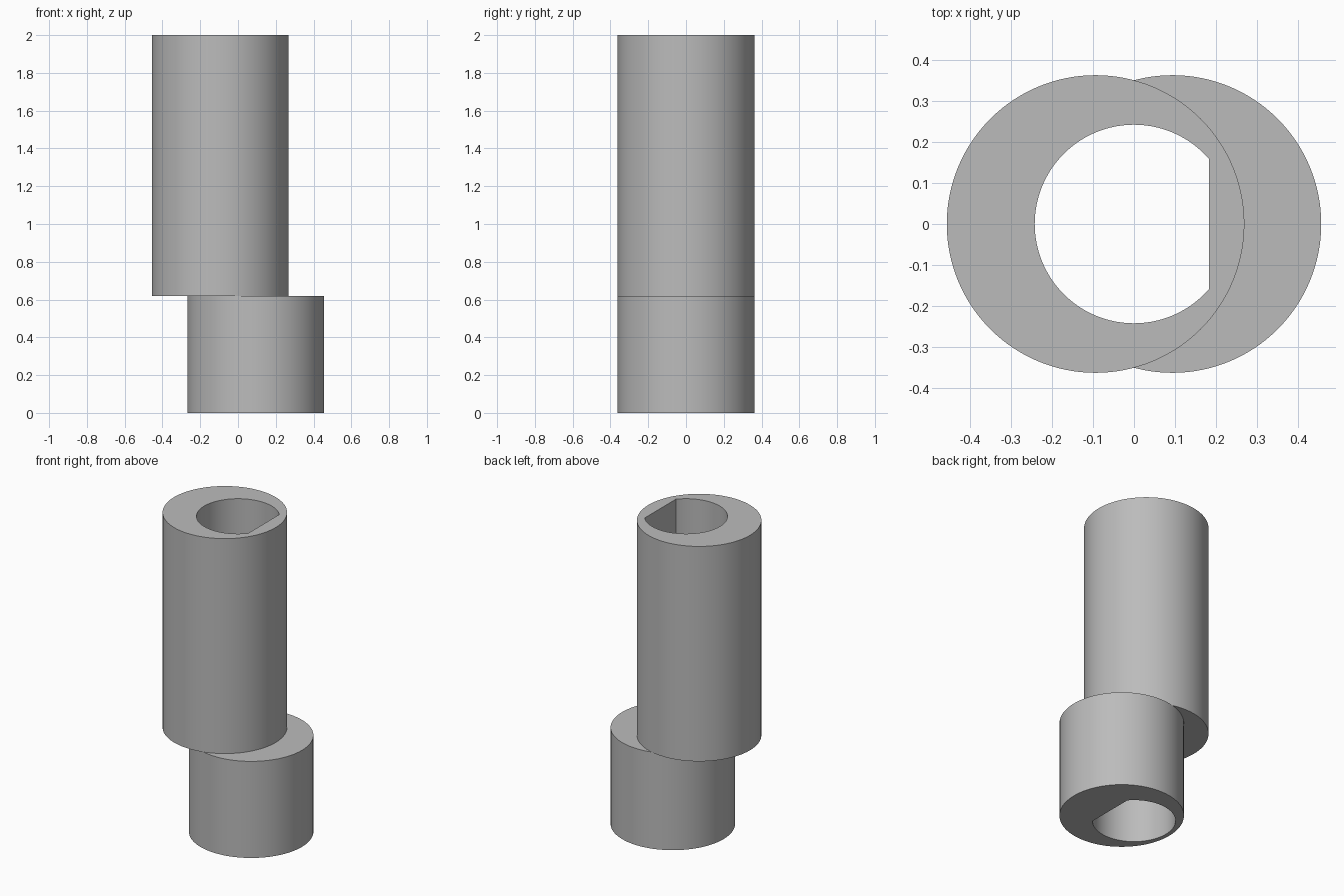
import bpy, bmesh, math

cube = bpy.data.objects.get("Cube")
if cube:
    bpy.data.objects.remove(cube, do_unlink=True)

HEIGHT, STEP = 2.0, 0.62           # total height, height of the offset step
RADIUS, OFFSET = 0.362, 0.0935     # sleeve radius, shift of each sleeve
BORE, FLAT = 0.2415, 0.183         # bore radius, position of its flat side
SIDES = 128

grey = bpy.data.materials.new("plain grey")
grey.use_nodes = True
colour = (0.5, 0.5, 0.5, 1)
grey.diffuse_color = colour
grey.node_tree.nodes["Principled BSDF"].inputs["Base Color"].default_value = colour


def prism(name, outline, z0, z1):
    """Extrude a flat outline from z0 up to z1."""
    bm = bmesh.new()
    face = bm.faces.new([bm.verts.new((x, y, z0)) for x, y in outline])
    top = bmesh.ops.extrude_face_region(bm, geom=[face])["geom"]
    bmesh.ops.translate(bm, vec=(0, 0, z1 - z0),
                        verts=[v for v in top if isinstance(v, bmesh.types.BMVert)])
    bmesh.ops.recalc_face_normals(bm, faces=bm.faces)
    mesh = bpy.data.meshes.new(name)
    bm.to_mesh(mesh)
    bm.free()
    mesh.materials.append(grey)
    obj = bpy.data.objects.new(name, mesh)
    bpy.context.collection.objects.link(obj)
    return obj


def arc(cx, r, start, end, count):
    return [(cx + r * math.cos(start + (end - start) * i / count),
             r * math.sin(start + (end - start) * i / count)) for i in range(count + 1)]


def combine(target, other, operation):
    """Apply a boolean and drop the helper."""
    mod = target.modifiers.new(operation.lower(), "BOOLEAN")
    mod.operation, mod.object, mod.solver = operation, other, "EXACT"
    bpy.context.view_layer.objects.active = target
    bpy.ops.object.modifier_apply(modifier=mod.name)
    bpy.data.objects.remove(other, do_unlink=True)


# Two sleeves, shifted to opposite sides
body = prism("offset_sleeve", arc(OFFSET, RADIUS, 0, math.tau, SIDES)[:-1], 0, STEP)
upper = prism("upper_sleeve", arc(-OFFSET, RADIUS, 0, math.tau, SIDES)[:-1], STEP, HEIGHT)
combine(body, upper, "UNION")

# D-shaped bore through both
half = math.acos(FLAT / BORE)
bore = prism("bore_cutter", arc(0, BORE, half, math.tau - half, SIDES), -0.1, HEIGHT + 0.1)
bore.hide_render = True
combine(body, bore, "DIFFERENCE")

# Smooth walls with sharp rims
bpy.ops.object.select_all(action="DESELECT")
body.select_set(True)
bpy.context.view_layer.objects.active = body
bpy.ops.object.shade_smooth_by_angle(angle=math.radians(30))
